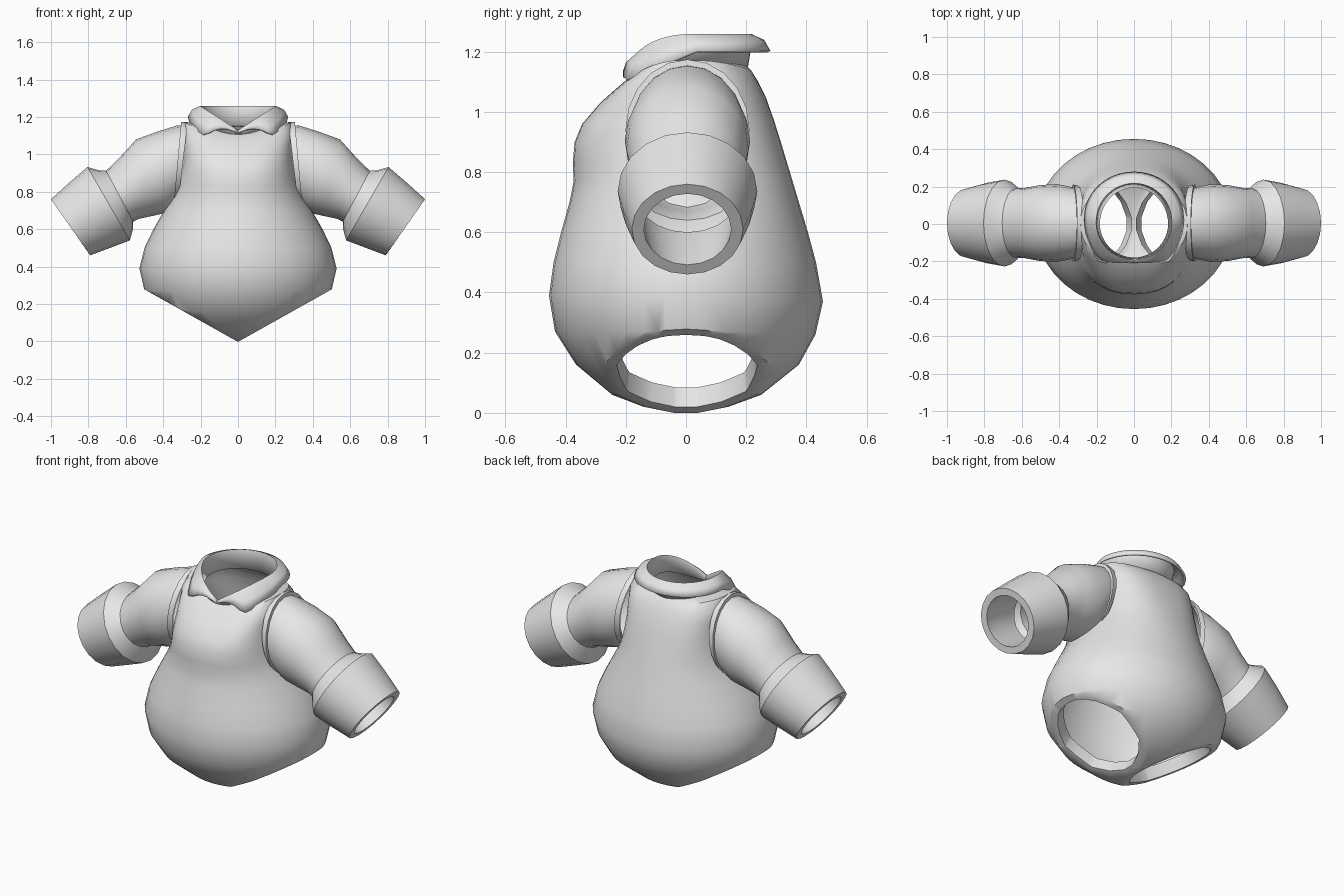
import bpy, bmesh, math
from mathutils import Vector

if "Cube" in bpy.data.objects:
    bpy.data.objects.remove(bpy.data.objects["Cube"])

grey = bpy.data.materials.new("cloth_grey")
grey.diffuse_color = (0.8, 0.8, 0.8, 1)
grey.use_nodes = True
grey.node_tree.nodes["Principled BSDF"].inputs["Base Color"].default_value = grey.diffuse_color


def loft(bm, rings, closed=True):
    """Skin a list of point rings with quads."""
    rows = [[bm.verts.new(p) for p in r] for r in rings]
    n = len(rows[0])
    for a, b in zip(rows, rows[1:]):
        for i in range(n if closed else n - 1):
            j = (i + 1) % n
            bm.faces.new((a[i], a[j], b[j], b[i]))
    return rows


def finish(bm, name, angle=40, recalc=True):
    if recalc:
        bmesh.ops.recalc_face_normals(bm, faces=bm.faces[:])
    me = bpy.data.meshes.new(name)
    bm.to_mesh(me)
    bm.free()
    me.materials.append(grey)
    me.polygons.foreach_set("use_smooth", [True] * len(me.polygons))
    me.set_sharp_from_angle(angle=math.radians(angle))
    ob = bpy.data.objects.new(name, me)
    bpy.context.collection.objects.link(ob)
    return ob


def spow(v, e):
    return math.copysign(abs(v) ** e, v)


# Torso: rings of (side z, front z, back z, half width, front y, back y, squareness)
TORSO = [
    (0.00, 0.00, 0.00, 0.04, 0.04, 0.04, 2),
    (0.02, 0.02, 0.02, 0.16, 0.14, 0.14, 2),
    (0.06, 0.06, 0.06, 0.29, 0.245, 0.25, 2),
    (0.16, 0.16, 0.16, 0.43, 0.365, 0.375, 2),
    (0.27, 0.27, 0.26, 0.50, 0.435, 0.43, 2),
    (0.39, 0.39, 0.37, 0.527, 0.455, 0.455, 2),
    (0.50, 0.50, 0.50, 0.50, 0.44, 0.432, 2),
    (0.60, 0.60, 0.60, 0.452, 0.415, 0.405, 2),
    (0.70, 0.70, 0.70, 0.395, 0.387, 0.375, 2.1),
    (0.77, 0.77, 0.77, 0.355, 0.373, 0.354, 2.2),
    (0.83, 0.83, 0.83, 0.33, 0.376, 0.336, 2.3),
    (0.90, 0.90, 0.90, 0.31, 0.37, 0.315, 2.5),
    (0.97, 0.96, 0.97, 0.295, 0.345, 0.293, 2.7),
    (1.05, 1.03, 1.05, 0.295, 0.285, 0.265, 2.8),
    (1.13, 1.07, 1.10, 0.30, 0.24, 0.24, 2.6),
    (1.172, 1.10, 1.14, 0.285, 0.205, 0.215, 2.3),
    (1.168, 1.11, 1.155, 0.19, 0.185, 0.20, 2),
]


def torso_ring(zs, zf, zb, rx, yf, yb, n, count=40):
    pts = []
    for i in range(count):
        t = 2 * math.pi * i / count
        c, s = math.cos(t), math.sin(t)
        ze, ry = (zb, yb) if s > 0 else (zf, yf)
        pts.append((rx * spow(c, 2 / n), ry * spow(s, 2 / n), ze + (zs - ze) * c * c))
    return pts


bm = bmesh.new()
rows = loft(bm, [torso_ring(*r) for r in TORSO])
bm.faces.new(rows[0][::-1])

# Leg openings: slanted cuts on the underside with a flat rim and inner hem
slope = Vector((0.455, 0, 0.255)).normalized()
for s in (1, -1):
    out = Vector((s * slope.z, 0, -slope.x))
    origin = Vector((s * 0.012, 0, 0.004))
    geom = bm.verts[:] + bm.edges[:] + bm.faces[:]
    bmesh.ops.bisect_plane(bm, geom=geom, plane_co=origin, plane_no=out, clear_outer=True)
    loop = [e for e in bm.edges if e.is_boundary and
            all(abs((v.co - origin).dot(out)) < 1e-4 for v in e.verts)]
    pts = {v for e in loop for v in e.verts}
    lo = Vector([min(v.co[k] for v in pts) for k in range(3)])
    hi = Vector([max(v.co[k] for v in pts) for k in range(3)])
    mid = (lo + hi) / 2
    for scale, depth in ((0.86, 0), (0.97, 0.07)):
        new = bmesh.ops.extrude_edge_only(bm, edges=loop)["geom"]
        for v in (g for g in new if isinstance(g, bmesh.types.BMVert)):
            v.co = mid + (v.co - mid) * scale - out * depth
        loop = [g for g in new if isinstance(g, bmesh.types.BMEdge) and g.is_boundary]
finish(bm, "torso")


def arm_ring(xt, zt, xb, zb, ry, s, grow=0.0, count=20):
    """Ellipse spanning a top point and a bottom point, seen from the front."""
    top, bot = Vector((xt, 0, zt)), Vector((xb, 0, zb))
    mid, half = (top + bot) / 2, (top - bot) / 2
    half += half.normalized() * grow
    pts = []
    for i in range(count):
        t = 2 * math.pi * i / count
        p = mid + half * math.cos(t)
        pts.append((s * p.x, 0.005 + (ry + grow) * math.sin(t), p.z))
    return pts


# Sleeves: rings of (top x, top z, bottom x, bottom z, half depth), shoulder to cuff
SLEEVE = [
    (0.275, 1.155, 0.32, 0.74, 0.185),
    (0.33, 1.153, 0.36, 0.70, 0.195),
    (0.43, 1.122, 0.395, 0.685, 0.208),
    (0.545, 1.08, 0.46, 0.67, 0.203),
    (0.635, 0.98, 0.53, 0.655, 0.188),
    (0.705, 0.912, 0.56, 0.64, 0.185),
    (0.745, 0.915, 0.562, 0.60, 0.205),
    (0.805, 0.932, 0.578, 0.54, 0.232),
    (0.895, 0.855, 0.675, 0.503, 0.215),
    (1.0, 0.76, 0.79, 0.46, 0.185),
]
# Cuff rim and lining
LINING = [
    (0.977, 0.728, 0.813, 0.492, 0.145),
    (0.89, 0.79, 0.725, 0.545, 0.16),
    (0.76, 0.85, 0.62, 0.60, 0.17),
]
for s, side in ((1, "right"), (-1, "left")):
    bm = bmesh.new()
    loft(bm, [arm_ring(*r, s) for r in SLEEVE + LINING])
    finish(bm, side + "_sleeve", 38)

    # Raised armhole edge around the top of the sleeve
    bm = bmesh.new()
    a, b = (0.27, 1.16, 0.32, 0.74, 0.186), (0.305, 1.16, 0.345, 0.72, 0.192)
    loft(bm, [arm_ring(*a, s, 0.012), arm_ring(*b, s, 0.014), arm_ring(*b, s, -0.01)])
    finish(bm, side + "_armhole_edge", 35)

# Collar: stand, fold and turned-down flap with two points at the front
TIP = math.radians(137)


def flap(phi):
    a = min(abs(phi), TIP)
    c = math.cos(a)
    x, y, z = 0.262 * math.sin(a), 0.035 + (0.24 if c > 0 else 0.325) * c, 1.2
    if c < 0:
        z -= 0.135 * -c
    p = Vector((x, y, z))
    if abs(phi) > TIP:
        k = (abs(phi) - TIP) / (math.pi - TIP)
        p = p.lerp(Vector((0.0, -0.203, 1.112)), k)
        p.z += 0.03 * math.sin(math.pi * k)
    p.x = math.copysign(p.x, phi)
    return p


base, top, fold, edge = [], [], [], []
for i in range(49):
    phi = (i / 24 - 1) * math.pi * 0.999
    sn, c = math.sin(phi), math.cos(phi)
    zend, ry = (1.15, 0.2) if c > 0 else (1.10, 0.185)
    base.append(Vector((0.188 * sn, ry * c, zend + (1.16 - zend) * sn * sn)))
    drop = 0.13 * (1 - abs(sn)) if c < 0 else 0
    t = Vector((0.205 * sn, 0.013 + 0.207 * c, 1.253 - drop))
    e = flap(phi)
    top.append(t)
    m = t.lerp(e, 0.65)
    m.z += 0.016 * min(1, (t - e).length / 0.06)
    fold.append(m)
    edge.append(e)
bm = bmesh.new()
loft(bm, [base, top, fold, edge], closed=False)
collar = finish(bm, "collar", 50)
sol = collar.modifiers.new("cloth_thickness", 'SOLIDIFY')
sol.thickness = 0.012
sol.offset = 0
